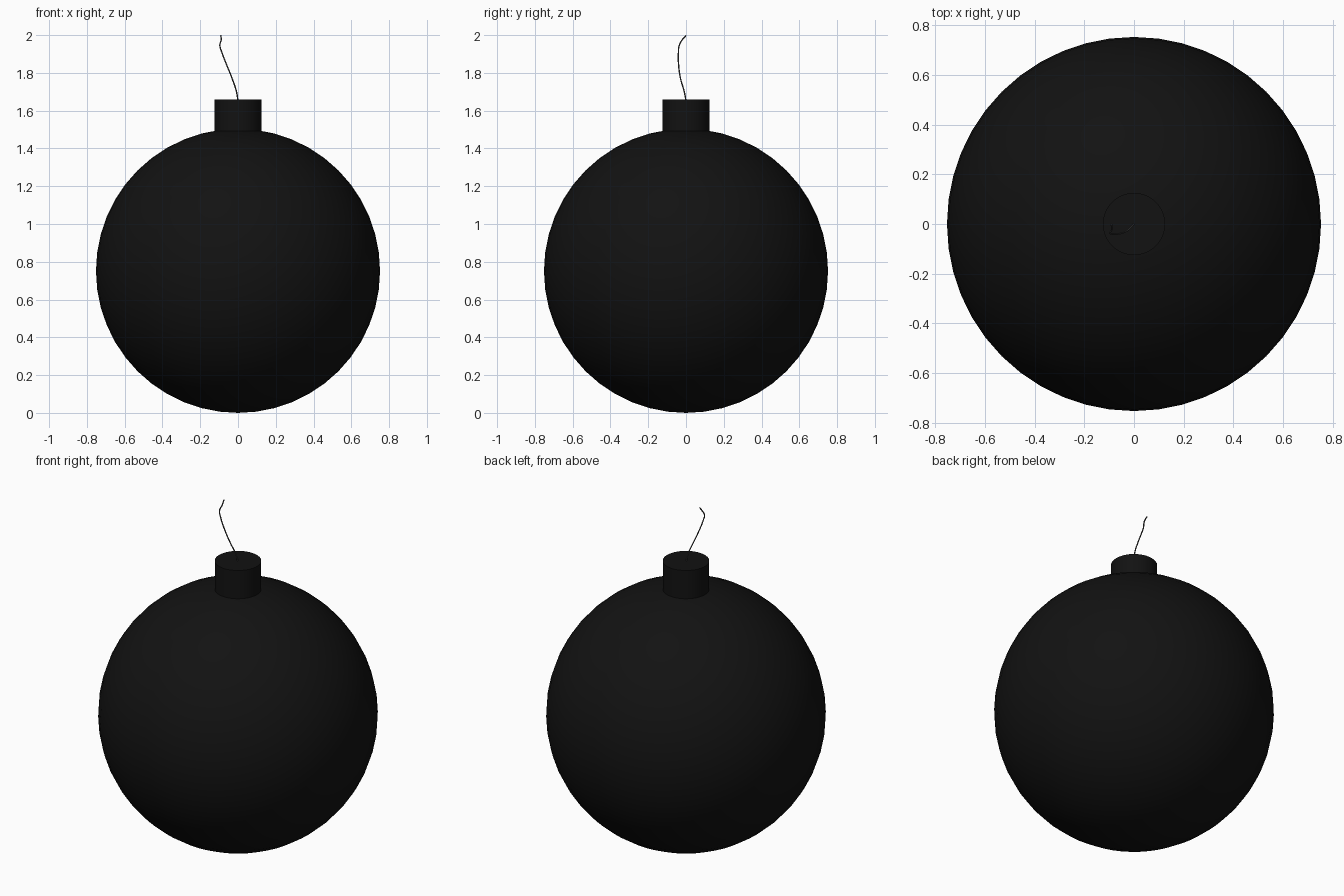
import bpy
import math

if "Cube" in bpy.data.objects:
    bpy.data.objects.remove(bpy.data.objects["Cube"])

def material(name, v):
    m = bpy.data.materials.new(name)
    m.diffuse_color = (v, v, v, 1)
    m.use_nodes = True
    m.node_tree.nodes["Principled BSDF"].inputs["Base Color"].default_value = m.diffuse_color
    return m

black = material("black", 0.006)
grey = material("fuse_grey", 0.06)

# Round body
bpy.ops.mesh.primitive_uv_sphere_add(segments=48, ring_count=24, radius=0.752, location=(0, 0, 0.752))
body = bpy.context.object
body.name = "body"
body.data.materials.append(black)
bpy.ops.object.shade_smooth()

# Neck cap, sunk into the body
bpy.ops.mesh.primitive_cylinder_add(vertices=48, radius=0.125, depth=0.2, location=(0, 0, 1.56))
neck = bpy.context.object
neck.name = "neck"
neck.data.materials.append(black)
bpy.ops.object.shade_smooth_by_angle(angle=math.radians(40))

# Thin curling fuse
path = [(0, 0, 1.65), (-0.008, -0.009, 1.70), (-0.031, -0.029, 1.77), (-0.059, -0.039, 1.84),
        (-0.086, -0.04, 1.91), (-0.096, -0.036, 1.945), (-0.089, -0.02, 1.975), (-0.091, 0, 1.998)]
curve = bpy.data.curves.new("fuse", "CURVE")
curve.dimensions = "3D"
curve.bevel_depth = 0.0035
curve.bevel_resolution = 2
curve.use_fill_caps = True
curve.resolution_u = 6
spline = curve.splines.new("BEZIER")
spline.bezier_points.add(len(path) - 1)
for p, co in zip(spline.bezier_points, path):
    p.co = co
    p.handle_left_type = p.handle_right_type = "AUTO"
fuse = bpy.data.objects.new("fuse", curve)
curve.materials.append(grey)
bpy.context.collection.objects.link(fuse)
